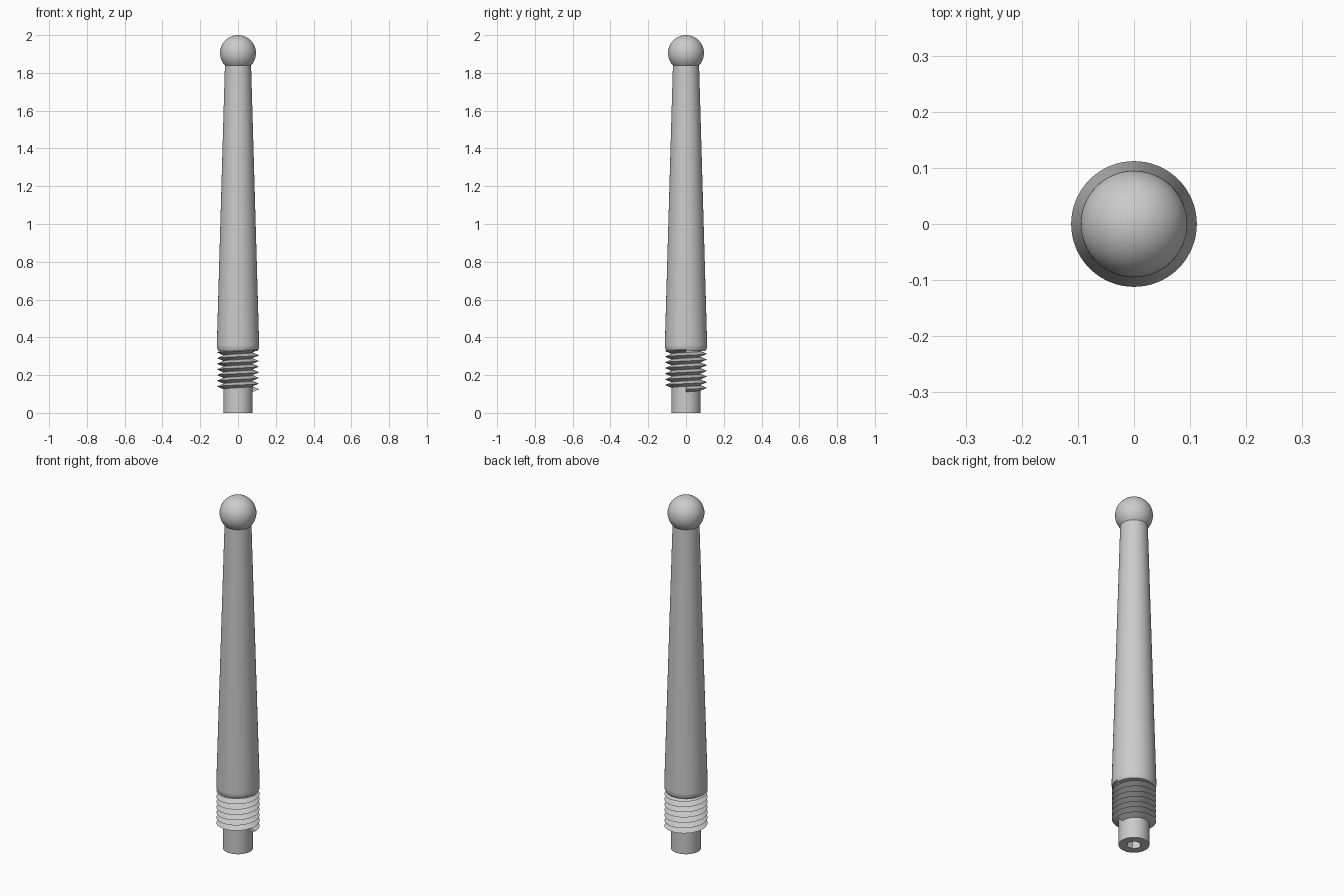
import bpy, bmesh
from math import sin, cos, pi, radians, sqrt

cube = bpy.data.objects.get("Cube")
if cube:
    bpy.data.objects.remove(cube, do_unlink=True)

SEGMENTS = 64

# Single plain grey
grey = bpy.data.materials.new("light_grey")
grey.use_nodes = True
colour = (0.6, 0.6, 0.6, 1)
grey.diffuse_color = colour
grey.node_tree.nodes["Principled BSDF"].inputs["Base Color"].default_value = colour


def finish(name, bm):
    """Turn a bmesh into a named, shaded object."""
    bmesh.ops.recalc_face_normals(bm, faces=bm.faces)
    mesh = bpy.data.meshes.new(name)
    bm.to_mesh(mesh)
    bm.free()
    mesh.materials.append(grey)
    obj = bpy.data.objects.new(name, mesh)
    bpy.context.collection.objects.link(obj)
    shade(obj)
    return obj


def shade(obj):
    bpy.ops.object.select_all(action="DESELECT")
    obj.select_set(True)
    bpy.context.view_layer.objects.active = obj
    bpy.ops.object.shade_smooth_by_angle(angle=radians(30))


def lathe(name, profile, sides=SEGMENTS):
    """Revolve (radius, z) points about z and cap both ends."""
    bm = bmesh.new()
    rings = [[bm.verts.new((r * cos(2 * pi * i / sides), r * sin(2 * pi * i / sides), z))
              for i in range(sides)] for r, z in profile]
    for low, high in zip(rings, rings[1:]):
        for i in range(sides):
            j = (i + 1) % sides
            bm.faces.new((low[i], low[j], high[j], high[i]))
    bm.faces.new(rings[0][::-1])
    bm.faces.new(rings[-1])
    return finish(name, bm)


def helix(name, root, crest, z0, pitch, turns):
    """Closed V-shaped ridge wound about z."""
    bm = bmesh.new()
    half = pitch * 0.49
    rings = []
    for i in range(turns * SEGMENTS + 1):
        a = 2 * pi * i / SEGMENTS
        z = z0 + pitch * i / SEGMENTS
        rings.append([bm.verts.new((r * cos(a), r * sin(a), z + dz))
                      for r, dz in ((root, -half), (crest, 0), (root, half))])
    for a, b in zip(rings, rings[1:]):
        for k in range(3):
            n = (k + 1) % 3
            bm.faces.new((a[k], a[n], b[n], b[k]))
    bm.faces.new(rings[0])
    bm.faces.new(rings[-1][::-1])
    return finish(name, bm)


# Tapered handle with a small chamfer at its foot
lathe("tapered_handle", [(0.104, 0.328), (0.112, 0.345), (0.112, 0.36), (0.069, 1.85)])

# Ball on the end
R = 0.095
ball_mesh = bmesh.new()
bmesh.ops.create_uvsphere(ball_mesh, u_segments=SEGMENTS, v_segments=32, radius=R)
bmesh.ops.translate(ball_mesh, verts=ball_mesh.verts, vec=(0, 0, 2 - R))
finish("ball_end", ball_mesh)

# Plain stud with a hexagonal socket in the bottom
stud = lathe("stud", [(0.077, 0), (0.077, 0.35)])
cutter = lathe("socket_cutter", [(0.038, -0.05), (0.038, 0.12)], sides=6)
cutter.hide_render = True
cut = stud.modifiers.new("socket", "BOOLEAN")
cut.operation = "DIFFERENCE"
cut.solver = "EXACT"
cut.object = cutter
bpy.context.view_layer.objects.active = stud
bpy.ops.object.modifier_apply(modifier="socket")
bpy.data.objects.remove(cutter, do_unlink=True)
shade(stud)

# Screw thread
helix("screw_thread", 0.076, 0.111, 0.125, 0.03, 7)
